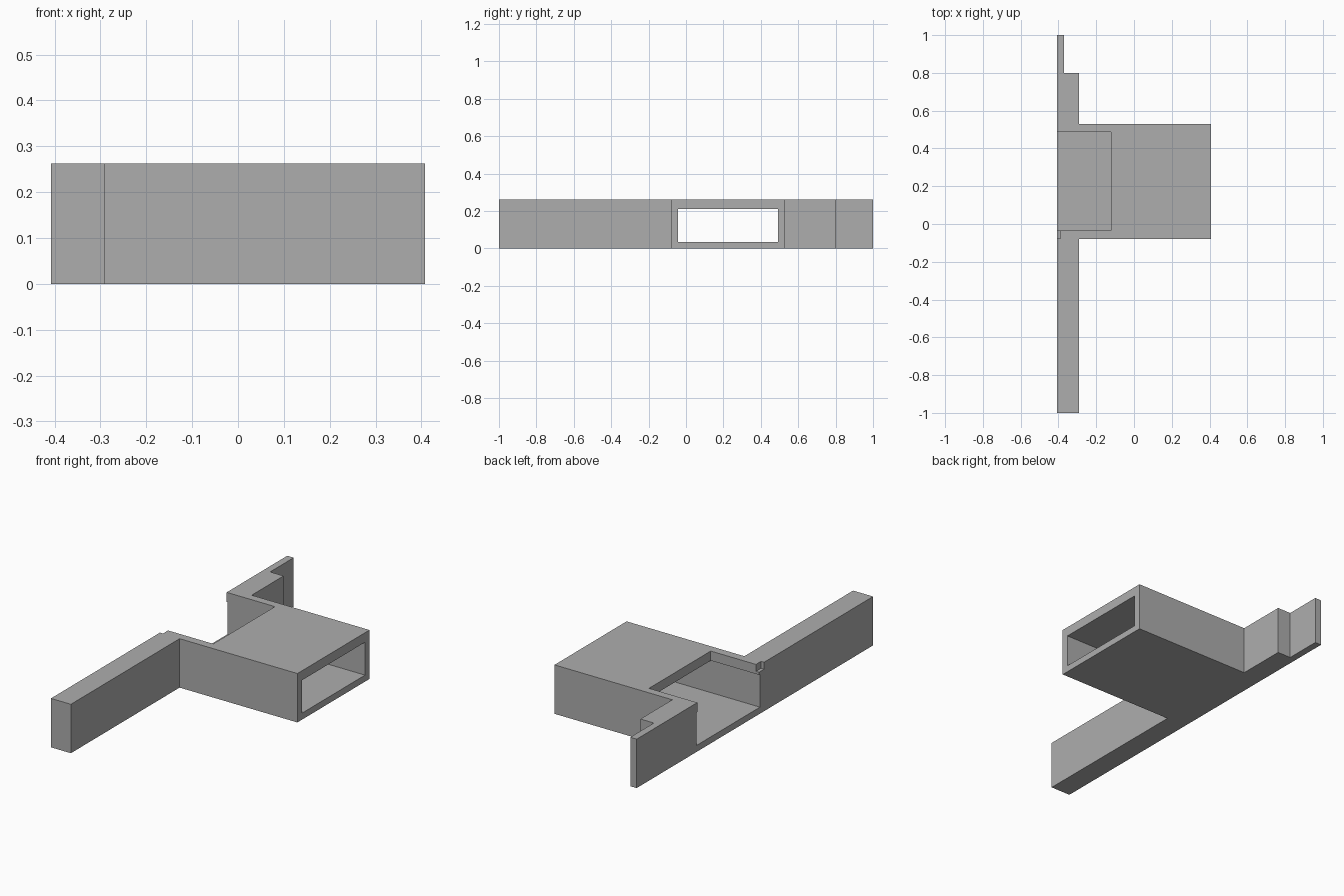
import bpy, bmesh

if "Cube" in bpy.data.objects:
    bpy.data.objects.remove(bpy.data.objects["Cube"])

grey = bpy.data.materials.new("plain grey")
grey.diffuse_color = (0.42, 0.42, 0.42, 1)
grey.use_nodes = True
grey.node_tree.nodes["Principled BSDF"].inputs["Base Color"].default_value = grey.diffuse_color
H = 0.262


def prism(name, outline, z0, z1):
    """Extrude a plan outline from z0 to z1."""
    bm = bmesh.new()
    face = bm.faces.new([bm.verts.new((x, y, z0)) for x, y in outline])
    up = bmesh.ops.extrude_face_region(bm, geom=[face])["geom"]
    verts = [v for v in up if isinstance(v, bmesh.types.BMVert)]
    bmesh.ops.translate(bm, verts=verts, vec=(0, 0, z1 - z0))
    bmesh.ops.recalc_face_normals(bm, faces=bm.faces)
    mesh = bpy.data.meshes.new(name)
    bm.to_mesh(mesh)
    bm.free()
    mesh.materials.append(grey)
    obj = bpy.data.objects.new(name, mesh)
    bpy.context.collection.objects.link(obj)
    return obj


def cut(target, name, x, y, z):
    """Subtract a box, given as ranges, from the target."""
    outline = [(x[0], y[0]), (x[1], y[0]), (x[1], y[1]), (x[0], y[1])]
    cutter = prism(name, outline, *z)
    mod = target.modifiers.new(name, "BOOLEAN")
    mod.operation, mod.solver, mod.object = "DIFFERENCE", "EXACT", cutter
    bpy.context.view_layer.objects.active = target
    bpy.ops.object.modifier_apply(modifier=name)
    bpy.data.objects.remove(cutter)


# Housing with long front arm and stepped rear arm
housing = prism("housing_with_arms", [
    (-0.408, -1), (-0.29, -1), (-0.29, -0.08), (0.408, -0.08),
    (0.408, 0.53), (-0.29, 0.53), (-0.29, 0.80), (-0.37, 0.80),
    (-0.37, 1), (-0.408, 1)], 0, H)

# Through tunnel, open top at the left end, small notch in the wall top
cut(housing, "tunnel", (-0.6, 0.6), (-0.043, 0.492), (0.035, 0.211))
cut(housing, "top_opening", (-0.6, -0.122), (-0.035, 0.487), (0.1, 0.4))
cut(housing, "notch", (-0.6, -0.39), (-0.078, -0.02), (0.225, 0.4))
